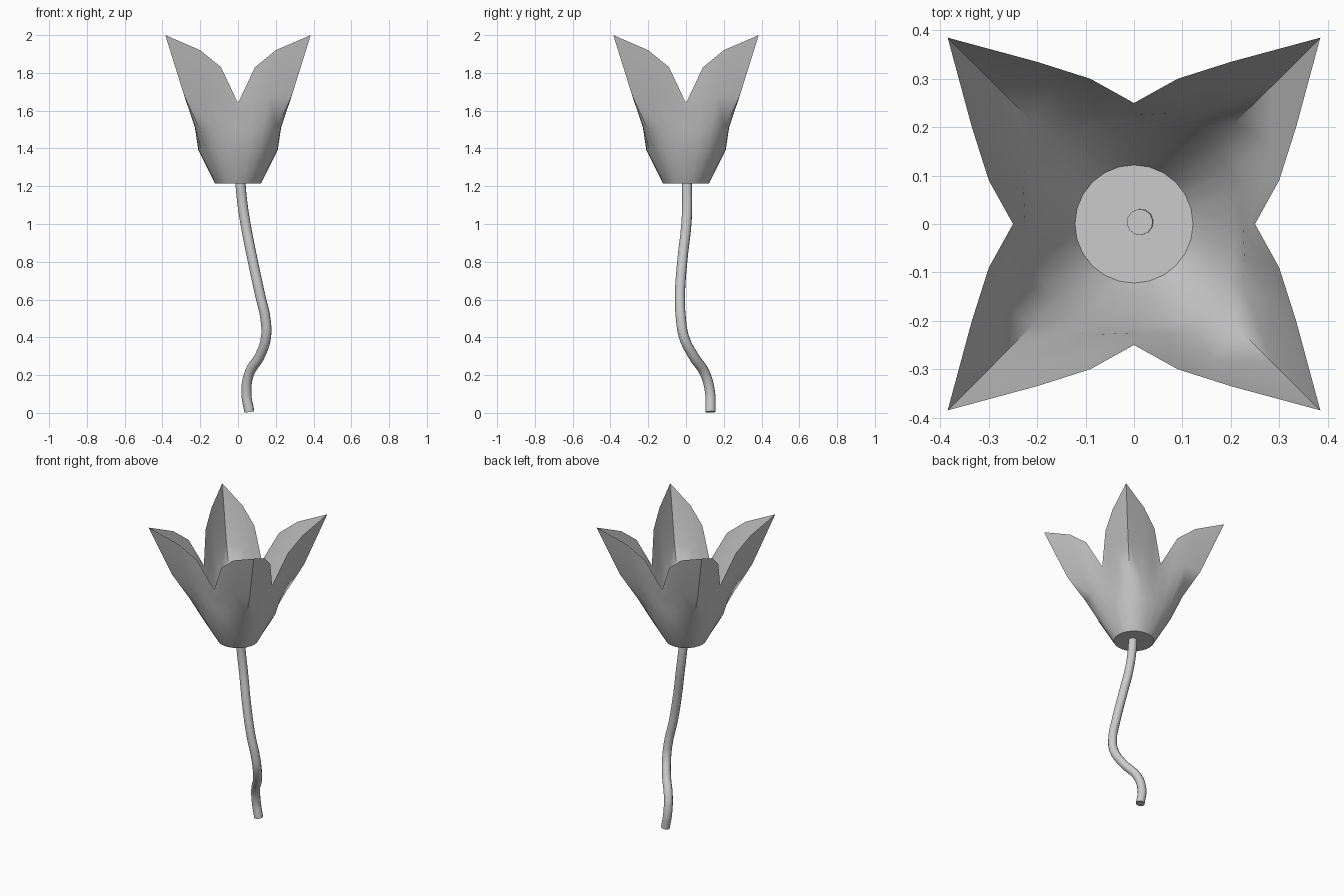
import bpy, bmesh
from math import sin, cos, pi

if "Cube" in bpy.data.objects:
    bpy.data.objects.remove(bpy.data.objects["Cube"])

# Stem: round tube along a wavy path
path = [(0.06, 0.13, 0.005), (0.044, 0.127, 0.11), (0.06, 0.10, 0.21),
        (0.115, 0.04, 0.30), (0.148, -0.01, 0.40), (0.145, -0.027, 0.50),
        (0.118, -0.032, 0.62), (0.075, -0.018, 0.82), (0.04, 0.002, 1.0),
        (0.022, 0.006, 1.12), (0.012, 0.004, 1.225)]
curve = bpy.data.curves.new("stem", 'CURVE')
curve.dimensions = '3D'
curve.bevel_depth = 0.027
curve.bevel_resolution = 4
curve.resolution_u = 6
curve.use_fill_caps = True
spline = curve.splines.new('BEZIER')
spline.bezier_points.add(len(path) - 1)
for bp, co in zip(spline.bezier_points, path):
    bp.co = co
    bp.handle_left_type = bp.handle_right_type = 'AUTO'
stem = bpy.data.objects.new("stem", curve)
bpy.context.collection.objects.link(stem)
bpy.context.view_layer.objects.active = stem
stem.select_set(True)
bpy.ops.object.convert(target='MESH')
bpy.ops.object.shade_smooth_by_angle(angle=pi / 4)
bpy.ops.object.select_all(action='DESELECT')

# Blossom: half a petal, from the valley (first) to the midrib (last), base to rim
R, Z0 = 0.122, 1.215
half = [
    [(0.00, 0.210, 1.39), (0.00, 0.225, 1.50), (0.00, 0.240, 1.58), (0.00, 0.250, 1.64)],
    [(0.06, 0.208, 1.39), (0.07, 0.228, 1.51), (0.08, 0.265, 1.64), (0.09, 0.300, 1.83)],
    [(0.11, 0.195, 1.39), (0.13, 0.226, 1.51), (0.165, 0.285, 1.68), (0.20, 0.335, 1.92)],
    [(0.16, 0.160, 1.39), (0.208, 0.208, 1.51), (0.285, 0.285, 1.68), (0.385, 0.385, 2.0)],
]
for i, col in enumerate(half):
    a = pi / 4 * i / 3
    col.insert(0, (R * sin(a), R * cos(a), Z0))

# Mirror into a whole petal, then turn it four times round
petal = half + [[(y, x, z) for x, y, z in c] for c in half[-2:0:-1]]
bm = bmesh.new()
columns = []
for k in range(4):
    c, s = round(cos(k * pi / 2)), -round(sin(k * pi / 2))
    for col in petal:
        columns.append([bm.verts.new((x * c - y * s, x * s + y * c, z)) for x, y, z in col])
n = len(columns)
for i in range(n):
    a, b = columns[i], columns[(i + 1) % n]
    for j in range(len(a) - 1):
        bm.faces.new((a[j], a[j + 1], b[j + 1], b[j]))
bm.faces.new([col[0] for col in columns])
bmesh.ops.recalc_face_normals(bm, faces=bm.faces)
mesh = bpy.data.meshes.new("blossom")
bm.to_mesh(mesh)
bm.free()
blossom = bpy.data.objects.new("blossom", mesh)
bpy.context.collection.objects.link(blossom)
bpy.context.view_layer.objects.active = blossom
blossom.select_set(True)
bpy.ops.object.shade_smooth_by_angle(angle=pi / 4)
